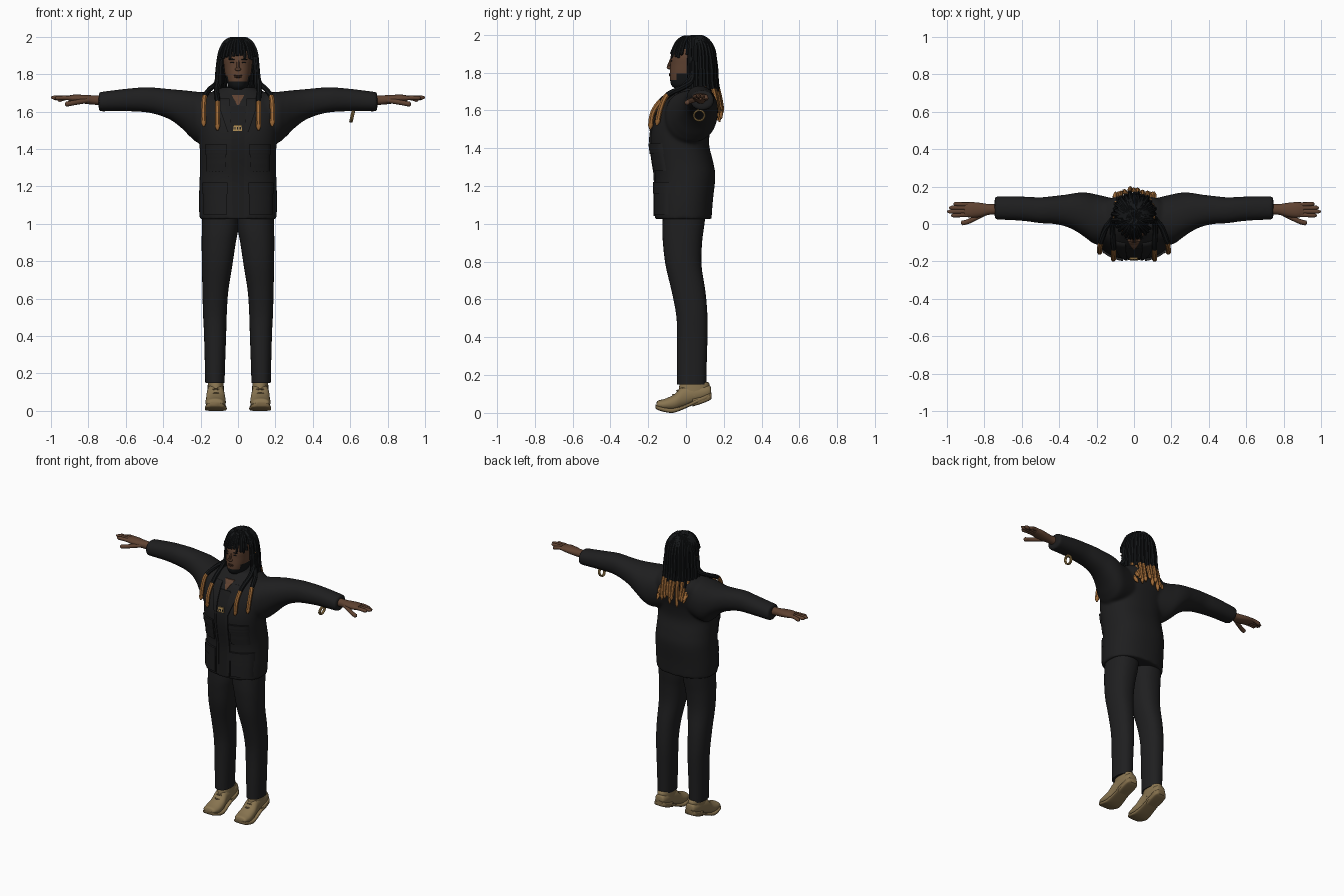
import bpy, bmesh, math, random
from mathutils import Vector

if "Cube" in bpy.data.objects:
    bpy.data.objects.remove(bpy.data.objects["Cube"])

random.seed(4)

def material(name, r, g, b):
    m = bpy.data.materials.new(name)
    m.diffuse_color = (r, g, b, 1)
    m.use_nodes = True
    m.node_tree.nodes["Principled BSDF"].inputs["Base Color"].default_value = m.diffuse_color
    return m

JACKET = material("jacket charcoal", .0130, .0130, .0136)
PANTS = material("trouser charcoal", .0138, .0138, .0146)
SHIRT = material("shirt black", .0115, .0115, .012)
HAIR = material("hair black", .007, .008, .009)
SKIN = material("brown skin", .115, .055, .031)
LIPS = material("dark brown", .05, .023, .014)
AMBER = material("amber hair tips", .35, .145, .038)
TAN = material("tan leather", .25, .178, .082)
SOLE = material("tan sole", .22, .152, .068)
GOLD = material("gold", .40, .25, .085)

def finish(name, bm, *mats):
    bmesh.ops.recalc_face_normals(bm, faces=bm.faces)
    for f in bm.faces:
        f.smooth = True
    me = bpy.data.meshes.new(name)
    bm.to_mesh(me)
    bm.free()
    for m in mats:
        me.materials.append(m)
    ob = bpy.data.objects.new(name, me)
    bpy.context.collection.objects.link(ob)
    bpy.context.view_layer.objects.active = ob
    for o in bpy.context.selected_objects:
        o.select_set(False)
    ob.select_set(True)
    bpy.ops.object.shade_smooth_by_angle(angle=math.radians(50))
    return ob

def spline(rows, n):
    """Catmull-Rom samples through the rows, n per span."""
    P = [Vector(r) for r in rows]
    P = [P[0] * 2 - P[1]] + P + [P[-1] * 2 - P[-2]]
    out = []
    for i in range(1, len(P) - 2):
        a, b, c, d = P[i - 1:i + 3]
        for k in range(n):
            t = k / n
            out.append(.5 * (2 * b + (c - a) * t + (2 * a - 5 * b + 4 * c - d) * t * t
                             + (3 * b - a - 3 * c + d) * t ** 3))
    return out + [P[-2]]

def skin_rings(bm, rings):
    vs = [[bm.verts.new(p) for p in r] for r in rings]
    n = len(vs[0])
    for a, b in zip(vs, vs[1:]):
        for i in range(n):
            bm.faces.new((a[i], a[(i + 1) % n], b[(i + 1) % n], b[i]))
    bm.faces.new(vs[0])
    bm.faces.new(vs[-1])

def loft(name, axis, rows, mats, e=2.2, s=1, seg=32, n=4, rule=None):
    """Rows hold position along the axis, then low/high of the other two axes."""
    rings = []
    for t, a0, a1, b0, b1 in spline(rows, n):
        ring = []
        for i in range(seg):
            w = 2 * math.pi * i / seg
            c, q = math.cos(w), math.sin(w)
            a = (a0 + a1) / 2 + (a1 - a0) / 2 * math.copysign(abs(c) ** (2 / e), c)
            b = (b0 + b1) / 2 + (b1 - b0) / 2 * math.copysign(abs(q) ** (2 / e), q)
            p = {'x': (t, a, b), 'y': (a, t, b), 'z': (a, b, t)}[axis]
            ring.append((p[0] * s, p[1], p[2]))
        rings.append(ring)
    bm = bmesh.new()
    skin_rings(bm, rings)
    if rule:
        for f in bm.faces:
            f.material_index = rule(f.calc_center_median())
    return finish(name, bm, *mats)

def tube(name, pts, r, mats, tip=2.0, seg=7, n=5, end=.35):
    """Tapered strand; faces past the fraction 'tip' use the second material."""
    path = spline(pts, n)
    rings, last = [], len(path) - 1
    for i, p in enumerate(path):
        d = (path[min(i + 1, last)] - path[max(i - 1, 0)]).normalized()
        u = d.cross(Vector((.3, 1, .1))).normalized()
        v = d.cross(u)
        rr = r * (end if i == last else 1)
        rings.append([p + (u * math.cos(k * 2 * math.pi / seg)
                           + v * math.sin(k * 2 * math.pi / seg)) * rr for k in range(seg)])
    bm = bmesh.new()
    skin_rings(bm, rings)
    for i, f in enumerate(bm.faces):
        f.material_index = 1 if i // seg / last >= tip else 0
    return finish(name, bm, *mats)

def ball(name, loc, size, mat, keep=None):
    bm = bmesh.new()
    bmesh.ops.create_uvsphere(bm, u_segments=24, v_segments=16, radius=1)
    for v in bm.verts:
        v.co = Vector(loc) + Vector(a * b for a, b in zip(v.co, size))
    if keep:
        bmesh.ops.delete(bm, geom=[v for v in bm.verts if not keep(v.co)], context='VERTS')
    return finish(name, bm, mat)

# Jacket body
body = [(z, -x, x, f, b) for z, x, f, b in (
    (1.025, .206, -.165, .135), (1.12, .209, -.165, .142), (1.25, .205, -.165, .155),
    (1.33, .203, -.177, .143), (1.42, .206, -.189, .122), (1.50, .215, -.184, .13),
    (1.58, .225, -.16, .15), (1.65, .21, -.12, .155), (1.70, .15, -.075, .14),
    (1.73, .085, -.05, .10))]
jacket = [loft("jacket", 'z', body, [JACKET], e=2.3, seg=48)]
fine = spline(body, 12)

def front(x, z):
    r = min(fine, key=lambda q: abs(q[0] - z))
    k = max(0, 1 - abs(x / r[2]) ** 2.3) ** (1 / 2.3)
    return (r[3] + r[4]) / 2 - (r[4] - r[3]) / 2 * k

def patch(name, low, high, z0, z1, out, mat, nx=6, nz=10):
    """Raised panel on the jacket front; low/high are (x at bottom, x at top)."""
    bm = bmesh.new()
    grid = []
    for j in range(-1, nz + 2):
        t = min(max(j, 0), nz) / nz
        z = z0 + (z1 - z0) * t
        xa, xb = (p[0] + (p[1] - p[0]) * t for p in (low, high))
        row = []
        for i in range(-1, nx + 2):
            x = xa + (xb - xa) * min(max(i, 0), nx) / nx
            rim = i in (-1, nx + 1) or j in (-1, nz + 1)
            row.append(bm.verts.new((x, front(x, z) + (.006 if rim else -out), z)))
        grid.append(row)
    for a, b in zip(grid, grid[1:]):
        for i in range(len(a) - 1):
            bm.faces.new((a[i], a[i + 1], b[i + 1], b[i]))
    return finish(name, bm, mat)

# Front opening, zip, neckline and pendant
patch("shirt_panel", (-.03, -.04), (.03, .04), 1.04, 1.63, .003, SHIRT)
patch("neck_opening", (-.005, -.034), (.005, .034), 1.635, 1.69, .006, SKIN)
patch("pendant", (-.027, -.022), (.023, .018), 1.495, 1.527, .009, GOLD)
for i in range(3):
    x = -.019 + i * .014
    patch("pendant_gap", (x, x), (x + .006, x + .006), 1.503, 1.517, .011, SHIRT, 2, 2)

for s in (-1, 1):
    def side_patch(name, a, b, *rest):
        lo, hi = (a, b) if s > 0 else ([-v for v in b], [-v for v in a])
        patch(name, lo, hi, *rest)
    side_patch("jacket_edge", (.03, .036), (.05, .052), 1.04, 1.50, .007, JACKET)
    side_patch("lapel", (.036, .045), (.055, .115), 1.49, 1.67, .008, JACKET)
    # Pockets and flaps
    side_patch("chest_pocket", (.065, .065), (.172, .172), 1.28, 1.40, .008, JACKET)
    side_patch("chest_flap", (.06, .06), (.176, .176), 1.37, 1.425, .013, JACKET)
    side_patch("hip_pocket", (.06, .06), (.185, .185), 1.05, 1.19, .009, JACKET)
    side_patch("hip_flap", (.056, .056), (.19, .19), 1.16, 1.22, .014, JACKET)
    # Sleeve
    jacket.append(loft("sleeve", 'x', [(.08, -.11, .13, 1.45, 1.70),
         (.20, -.11, .158, 1.43, 1.705), (.25, -.08, .168, 1.46, 1.71),
         (.30, -.045, .168, 1.51, 1.715), (.36, -.015, .158, 1.555, 1.72),
         (.43, .0, .15, 1.583, 1.727), (.50, .004, .143, 1.597, 1.73),
         (.60, .017, .147, 1.602, 1.722), (.745, .024, .148, 1.601, 1.704)],
         [JACKET], s=s))
    # Hand: wrist and palm, four fingers, thumb
    loft("hand", 'x', [(.70, .05, .108, 1.632, 1.688), (.77, .05, .106, 1.637, 1.687),
         (.82, .038, .113, 1.642, 1.689), (.87, .034, .117, 1.650, 1.691),
         (.905, .040, .112, 1.656, 1.686)], [SKIN], s=s, seg=20)
    for y, x, z in ((.105, .965, 1.660), (.086, .99, 1.672),
                    (.067, 1.0, 1.675), (.048, .978, 1.672)):
        tube("finger", [(s * .87, y, 1.67), (s * .92, y, 1.673),
                        (s * x, y + (y - .075) * .1, z)], .0118, [SKIN], seg=10)
    tube("thumb", [(s * .80, .055, 1.66), (s * .85, .03, 1.652), (s * .89, .012, 1.645),
                   (s * .925, .004, 1.638)], .0135, [SKIN], seg=10)
    # Trouser leg
    loft("trouser_leg", 'z', [(.15, .072, .175, -.047, .107), (.28, .068, .178, -.047, .11),
         (.42, .063, .182, -.047, .114), (.52, .06, .187, -.052, .113),
         (.64, .052, .19, -.075, .103), (.78, .03, .193, -.108, .082),
         (.90, .012, .194, -.122, .085), (.98, -.002, .193, -.125, .095),
         (1.10, -.005, .19, -.12, .11)], [PANTS], s=s, e=2.3)
    # Boot: shaft, upper, sole, heel block, laces
    loft("boot_shaft", 'z', [(.09, .075, .163, -.04, .12), (.13, .076, .162, -.038, .125),
         (.158, .08, .16, -.03, .122), (.163, .09, .15, -.02, .11)], [TAN], s=s, seg=24)
    loft("boot_upper", 'y', [(-.157, .095, .15, .03, .05), (-.148, .078, .166, .022, .065),
         (-.11, .066, .174, .013, .075), (-.06, .066, .172, .012, .10),
         (-.02, .072, .168, .025, .142), (.03, .075, .164, .045, .15),
         (.09, .076, .162, .065, .15), (.125, .085, .153, .08, .145),
         (.133, .10, .138, .095, .13)], [TAN], s=s, seg=24)
    loft("boot_sole", 'y', [(-.162, .095, .15, .026, .045), (-.148, .073, .17, .015, .038),
         (-.10, .061, .177, .002, .026), (-.06, .061, .176, .002, .026),
         (0, .068, .17, .025, .045), (.06, .07, .168, .052, .075),
         (.11, .073, .165, .07, .098), (.135, .09, .148, .083, .108)],
         [SOLE], e=4, s=s, seg=24)
    loft("boot_heel", 'y', [(.035, .074, .164, .034, .075), (.08, .072, .166, .048, .085),
         (.12, .076, .162, .064, .095), (.136, .09, .148, .074, .10)],
         [SOLE], e=5, s=s, seg=24)
    for y, z in ((-.066, .096), (-.045, .118), (-.027, .137)):
        tube("lace", [(s * .09, y + .012, z - .008), (s * .119, y - .002, z),
                      (s * .15, y + .012, z - .008)], .005, [SOLE], end=1)

# Collar, then fuse body, sleeves and collar into one smooth garment
jacket.append(loft("collar", 'z', [(1.65, -.12, .12, -.075, .15), (1.69, -.085, .085, -.05, .125),
                                   (1.73, -.072, .072, -.035, .105)], [JACKET]))
for o in jacket:
    o.select_set(True)
bpy.context.view_layer.objects.active = jacket[0]
bpy.ops.object.join()
jacket[0].modifiers.clear()
fuse = jacket[0].modifiers.new("fuse", 'REMESH')
fuse.mode, fuse.voxel_size, fuse.use_smooth_shade = 'VOXEL', .009, True
soft = jacket[0].modifiers.new("soften", 'SMOOTH')
soft.factor, soft.iterations = .5, 8

# Bracelet hanging under the sleeve
for x in (.606, .614):
    tube("bracelet", [(x + .006 * math.sin(a * math.pi / 8), .07 + .028 * math.cos(a * math.pi / 8),
                       1.573 + .027 * math.sin(a * math.pi / 8)) for a in range(17)],
         .0055, [GOLD], n=2, end=1)

# Head with short beard coloured by region
def beard(c):
    jaw = c.z < 1.76 or (c.y > -.055 and c.z < 1.795)
    return 1 if (jaw and c.z > 1.712 and c.y < .06) or c.z > 1.925 else 0
loft("head", 'z', [(z, -x, x, f, b) for z, x, f, b in (
    (1.62, .052, -.03, .075), (1.70, .05, -.03, .08), (1.718, .042, -.062, .085),
    (1.74, .054, -.08, .095), (1.785, .067, -.085, .11), (1.84, .075, -.083, .13),
    (1.89, .078, -.08, .13), (1.94, .065, -.055, .11), (1.965, .04, -.03, .08))],
    [SKIN, HAIR], e=2.3, seg=48, n=6, rule=beard)

# Face
tube("nose_bridge", [(0, -.076, 1.872), (0, -.086, 1.85), (0, -.094, 1.83)], .008, [SKIN], end=.8)
ball("nose_tip", (0, -.089, 1.826), (.017, .013, .009), SKIN)
ball("upper_lip", (0, -.083, 1.793), (.022, .007, .004), LIPS)
ball("lower_lip", (0, -.083, 1.785), (.019, .008, .005), LIPS)
for s in (-1, 1):
    ball("eye", (s * .03, -.077, 1.862), (.012, .006, .0035), HAIR)
    ball("eyebrow", (s * .032, -.076, 1.879), (.018, .007, .004), HAIR)

# Hair cap, open over the face
ball("hair_cap", (0, .035, 1.89), (.090, .105, .094), HAIR,
     lambda c: c.z > 1.915 or c.y > .015)

# Locks: short fringe round the face, long behind with amber tips
def lock(deg, spread, outer):
    a = math.radians(deg + random.uniform(-3, 3))
    dx, dy = math.sin(a), -math.cos(a)
    wob = random.uniform(.96, 1.05)
    def at(k, z):
        return (dx * .10 * k, .037 + dy * .113 * k, z)
    pts = [(dx * .01, .04, 1.978), at(.42, 1.986), at(.76, 1.958), at(.97 * spread, 1.908)]
    if abs(deg) < 76:
        low = random.uniform(1.875, 1.905) if abs(deg) < 40 else random.uniform(1.86, 1.895)
        tube("fringe_lock", pts + [at(1.01, low)], .0095, [HAIR])
        return
    back = max(0, dy)
    pts += [at(1.05 * spread * wob, 1.82), at(1.09 * spread * wob, 1.74)]
    if back > .25 and outer:
        x, y, z = pts[-1]
        low = random.uniform(1.525, 1.60)
        pts += [(x * 1.03, y + .016, 1.67),
                (x * 1.06 + random.uniform(-.008, .008), max(y + .03, .17), low)]
        tube("long_lock", pts, .0125, [HAIR, AMBER], random.uniform(.74, .85))
    else:
        pts.append(at(1.09, random.uniform(1.66, 1.71)))
        tube("side_lock", pts, .0125, [HAIR])

for deg in range(-180, 178, 12):
    lock(deg, 1.0, True)
for deg in range(-174, 180, 12):
    if abs(deg) > 76:
        lock(deg, .9, False)

# Long strands draped over the chest
for s in (-1, 1):
    for pts, tip in (
        ([(.095, .025, 1.88), (.108, .025, 1.78), (.114, -.03, 1.715), (.110, -.12, 1.662),
          (.110, -.175, 1.59), (.110, -.190, 1.50)], .62),
        ([(.10, .035, 1.86), (.112, .03, 1.76), (.15, -.02, 1.72), (.178, -.10, 1.68),
          (.184, -.135, 1.61), (.183, -.155, 1.52)], .6)):
        tube("chest_strand", [(s * x, y, z) for x, y, z in pts], .0142, [HAIR, AMBER], tip)
